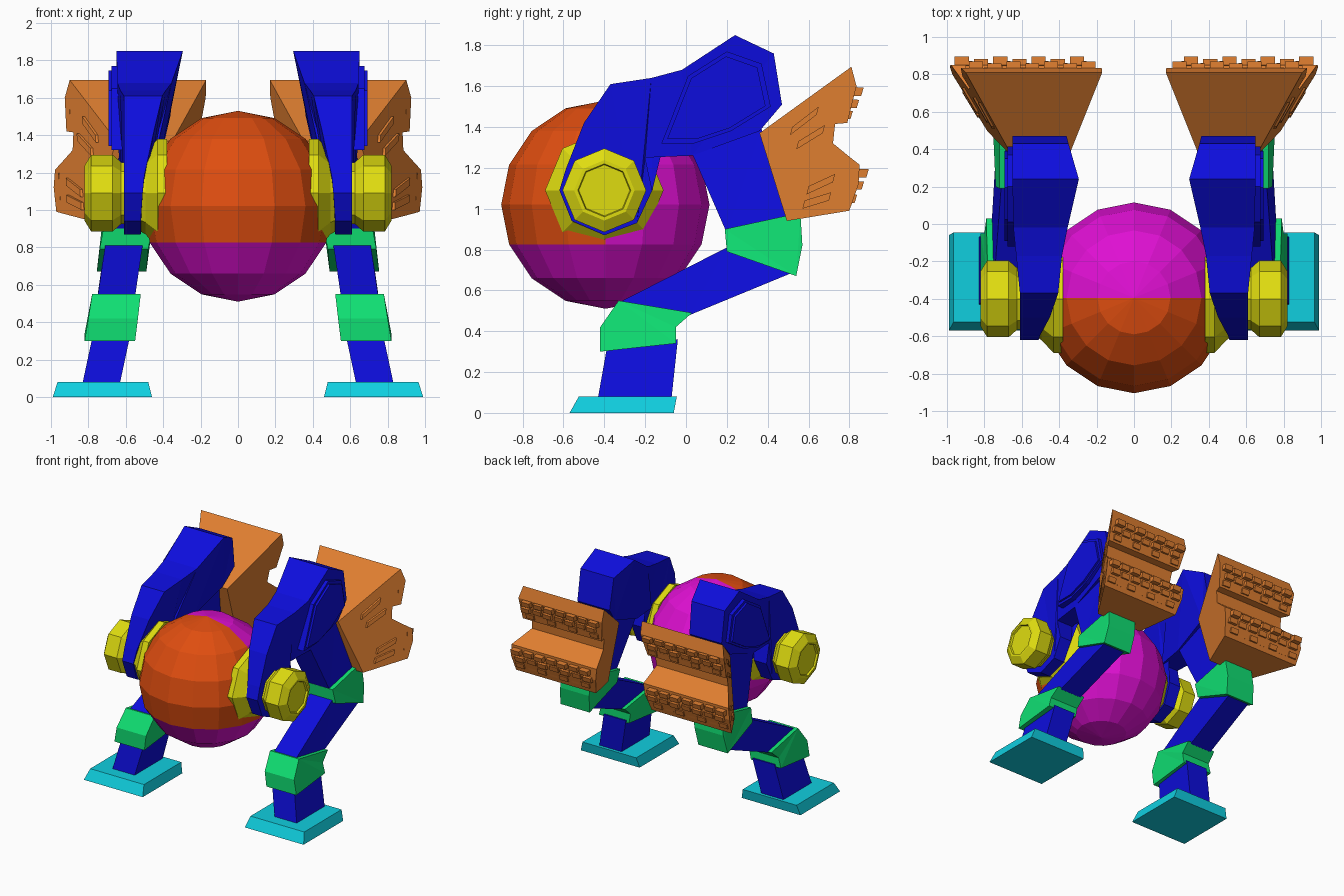
import bpy, bmesh, math

if "Cube" in bpy.data.objects:
    bpy.data.objects.remove(bpy.data.objects["Cube"])


def material(name, r, g, b):
    m = bpy.data.materials.new(name)
    m.diffuse_color = (r, g, b, 1)
    m.use_nodes = True
    m.node_tree.nodes["Principled BSDF"].inputs["Base Color"].default_value = m.diffuse_color
    return m


BLUE = material("blue", 0.004, 0.004, 0.72)
GREEN = material("green", 0.005, 0.74, 0.17)
YELLOW = material("yellow", 0.74, 0.72, 0.005)
CYAN = material("cyan", 0.005, 0.62, 0.74)
ORANGE = material("red_orange", 0.74, 0.075, 0.005)
MAGENTA = material("magenta", 0.74, 0.005, 0.65)
COPPER = material("copper", 0.74, 0.21, 0.03)


def finish(name, bm, mats, mirror=True):
    bmesh.ops.recalc_face_normals(bm, faces=bm.faces)
    me = bpy.data.meshes.new(name)
    bm.to_mesh(me)
    bm.free()
    for m in mats:
        me.materials.append(m)
    ob = bpy.data.objects.new(name, me)
    bpy.context.collection.objects.link(ob)
    if mirror:
        ob.modifiers.new("mirror", 'MIRROR').use_mirror_merge = False
    return ob


def add_prism(bm, pts):
    """Side outline of (y, z, inner x, outer x) points, closed across x."""
    a = [bm.verts.new((p[2], p[0], p[1])) for p in pts]
    b = [bm.verts.new((p[3], p[0], p[1])) for p in pts]
    n = len(pts)
    caps = [bm.faces.new(a), bm.faces.new(b)]
    for i in range(n):
        j = (i + 1) % n
        bm.faces.new((a[i], a[j], b[j], b[i]))
    bmesh.ops.triangulate(bm, faces=caps)


def prism(name, pts, mat):
    bm = bmesh.new()
    add_prism(bm, pts)
    return finish(name, bm, [mat])


def lathe_x(name, rings, y, z, mat):
    """Octagonal turned part along x from (x, radius) rings."""
    bm = bmesh.new()
    loops = [[bm.verts.new((x, y + r * math.cos(k * math.pi / 4),
                            z + r * math.sin(k * math.pi / 4))) for k in range(8)]
             for x, r in rings]
    for p, q in zip(loops, loops[1:]):
        for k in range(8):
            bm.faces.new((p[k], p[k - 1], q[k - 1], q[k]))
    bm.faces.new(loops[0])
    bm.faces.new(loops[-1])
    return finish(name, bm, [mat])


# Body ball: front upper quarter is orange, the rest magenta
bm = bmesh.new()
bmesh.ops.create_uvsphere(bm, u_segments=16, v_segments=8, radius=0.51)
for v in bm.verts:
    v.co.y -= 0.395
    v.co.z += 1.02
for f in bm.faces:
    c = f.calc_center_median()
    f.material_index = 0 if c.y < -0.395 and c.z > 0.83 else 1
finish("body_ball", bm, [ORANGE, MAGENTA], mirror=False)

# Feet
bm = bmesh.new()
lo = [bm.verts.new((x, y, 0)) for x, y in ((.46, -.57), (.99, -.57), (.99, -.06), (.46, -.06))]
hi = [bm.verts.new((x, y, .08)) for x, y in ((.48, -.525), (.965, -.525), (.965, -.045), (.48, -.045))]
bm.faces.new(lo)
bm.faces.new(hi)
for i in range(4):
    bm.faces.new((lo[i], lo[i - 1], hi[i - 1], hi[i]))
finish("foot", bm, [CYAN])

# Leg segments
prism("ankle", [(-.43, .08, .63, .83), (-.07, .08, .63, .83),
                (-.04, .36, .57, .77), (-.38, .36, .57, .77)], BLUE)
prism("front_knee", [(-.42, .30, .55, .82), (-.05, .34, .55, .82), (-.05, .42, .535, .80),
                     (.03, .49, .53, .79), (-.33, .55, .52, .78), (-.42, .42, .535, .80)], GREEN)
prism("shin", [(-.33, .54, .55, .75), (.02, .48, .56, .76),
               (.53, .69, .53, .73), (.20, .81, .51, .71)], BLUE)
prism("rear_knee", [(.20, .79, .48, .74), (.54, .67, .49, .755), (.57, .82, .475, .735),
                    (.56, .98, .455, .72), (.19, .90, .46, .72)], GREEN)
prism("thigh", [(.03, 1.27, .43, .63), (.20, .88, .49, .69),
                (.50, .96, .49, .69), (.37, 1.39, .42, .62)], BLUE)

# Shoulder arm plate
prism("shoulder_plate", [
    (-.02, 1.68, .355, .645), (-.17, 1.64, .385, .63), (-.37, 1.61, .405, .61),
    (-.50, 1.42, .45, .61), (-.59, 1.19, .50, .61), (-.62, 1.09, .51, .61),
    (-.56, .94, .52, .61), (-.40, .87, .52, .61), (-.24, .93, .51, .61),
    (-.165, 1.09, .50, .61), (-.20, 1.25, .46, .61)], BLUE)

# Rear shoulder block with raised outer panel
prism("shoulder_block", [
    (-.20, 1.25, .45, .61), (-.02, 1.68, .355, .645), (.24, 1.85, .295, .65),
    (.43, 1.76, .35, .65), (.47, 1.51, .36, .65), (.36, 1.38, .39, .65),
    (.03, 1.26, .42, .63)], BLUE)
outline = [(-.12, 1.32), (.01, 1.65), (.20, 1.77), (.37, 1.71), (.415, 1.50), (.22, 1.38), (.04, 1.32)]
prism("shoulder_panel", [(y, z, .60, .675) for y, z in outline], BLUE)
prism("shoulder_panel_top", [(.16 + (y - .16) * .9, 1.53 + (z - 1.53) * .9, .66, .692)
                             for y, z in outline], BLUE)

# Shoulder hubs
lathe_x("outer_hub", [(.58, .165), (.625, .165), (.67, .205), (.785, .205), (.82, .148),
                      (.82, .13), (.805, .125)], -.40, 1.09, YELLOW)
lathe_x("inner_hub", [(.38, .29), (.43, .29), (.495, .22), (.53, .20)], -.40, 1.09, YELLOW)


# Launcher pods: side walls lie on flaring planes
def pod_in(y, z):
    return .35 - .32 * (y - .36) - .11 * (z - 1.37)


def pod_out(y, z):
    return .65 + .635 * (y - .36) - .11 * (z - 1.37)


pod = [(.36, 1.37), (.81, 1.695), (.835, 1.60), (.79, 1.42), (.73, 1.415), (.72, 1.32),
       (.787, 1.265), (.85, 1.215), (.845, 1.12), (.80, .99), (.494, .94)]
prism("launcher_pod", [(y, z, pod_in(y, z), pod_out(y, z)) for y, z in pod], COPPER)

# Raised slats on the pod sides
bm = bmesh.new()
for y, z, rise in ((.51, 1.38, .10), (.54, 1.31, .08), (.59, 1.09, .06), (.57, 1.02, .04)):
    quad = [(y, z - .02), (y + .13, z + rise - .02), (y + .14, z + rise + .02), (y + .01, z + .02)]
    add_prism(bm, [(a, b, pod_out(a, b) - .01, pod_out(a, b) + .014) for a, b in quad])
finish("pod_slats", bm, [COPPER])

# Staggered rocket blocks in rows on the pod backs
bm = bmesh.new()
rows = ((.835, 1.575, .035), (.818, 1.515, .03), (.802, 1.46, .015),
        (.85, 1.175, .045), (.842, 1.115, .03), (.818, 1.05, .02))
for r, (y, z, depth) in enumerate(rows):
    x0, x1 = pod_in(y, z) + .03, pod_out(y, z) - .02
    step = (x1 - x0) / 7
    for k in range(7):
        a = x0 + step * (k + (.22 if r % 2 else 0))
        b = a + step * .74
        d = depth - (.012 if k % 2 else 0)
        add_prism(bm, [(y - .04, z - .022, a, b), (y + d - .012, z - .022, a, b),
                       (y + d, z + .018, a, b), (y - .04, z + .022, a, b)])
finish("rocket_blocks", bm, [COPPER])
